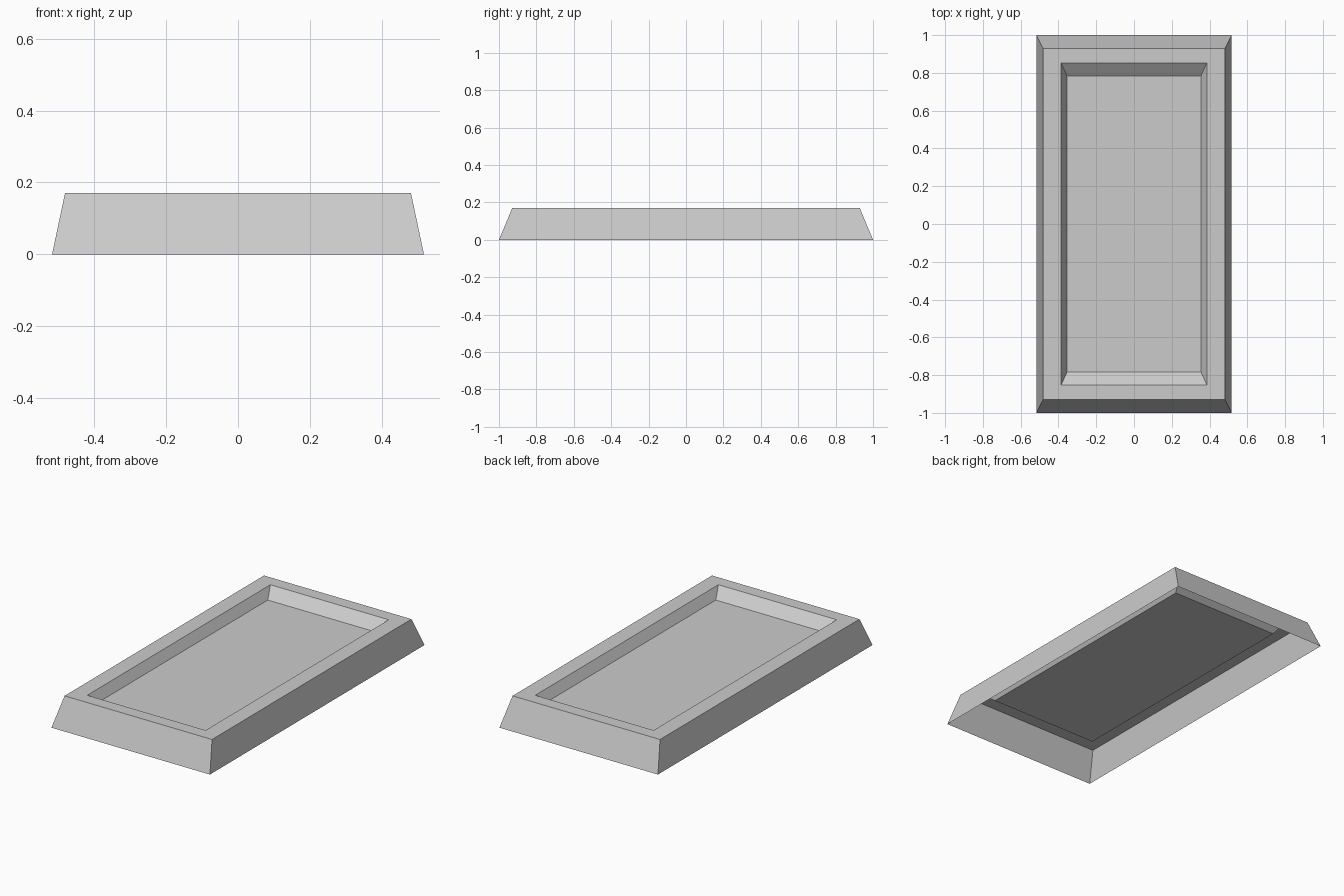
import bpy
import bmesh

# Remove the default cube if present
cube = bpy.data.objects.get("Cube")
if cube:
    bpy.data.objects.remove(cube, do_unlink=True)

# Plain grey material
grey = bpy.data.materials.new("light_grey")
grey.use_nodes = True
colour = (0.6, 0.6, 0.6, 1.0)
grey.diffuse_color = colour
grey.node_tree.nodes["Principled BSDF"].inputs["Base Color"].default_value = colour

# Rectangular rings from base to recess floor: half width, half length, height
RINGS = [
    (0.517, 1.0, 0.0),       # open base edge
    (0.481, 0.929, 0.17),    # outer top edge
    (0.386, 0.853, 0.17),    # recess lip
    (0.354, 0.783, 0.115),   # recess floor
]


def add_ring(bm, half_x, half_y, z):
    corners = ((-1, -1), (1, -1), (1, 1), (-1, 1))
    return [bm.verts.new((sx * half_x, sy * half_y, z)) for sx, sy in corners]


# Single-skin tray: sloped outer walls, flat rim, sunken panel, open underneath
bm = bmesh.new()
rings = [add_ring(bm, *ring) for ring in RINGS]
for lower, upper in zip(rings, rings[1:]):
    for i in range(4):
        j = (i + 1) % 4
        bm.faces.new((lower[i], lower[j], upper[j], upper[i]))
bm.faces.new(rings[-1])

mesh = bpy.data.meshes.new("recessed_panel")
bm.to_mesh(mesh)
bm.free()
mesh.materials.append(grey)
panel = bpy.data.objects.new("recessed_panel", mesh)
bpy.context.collection.objects.link(panel)
